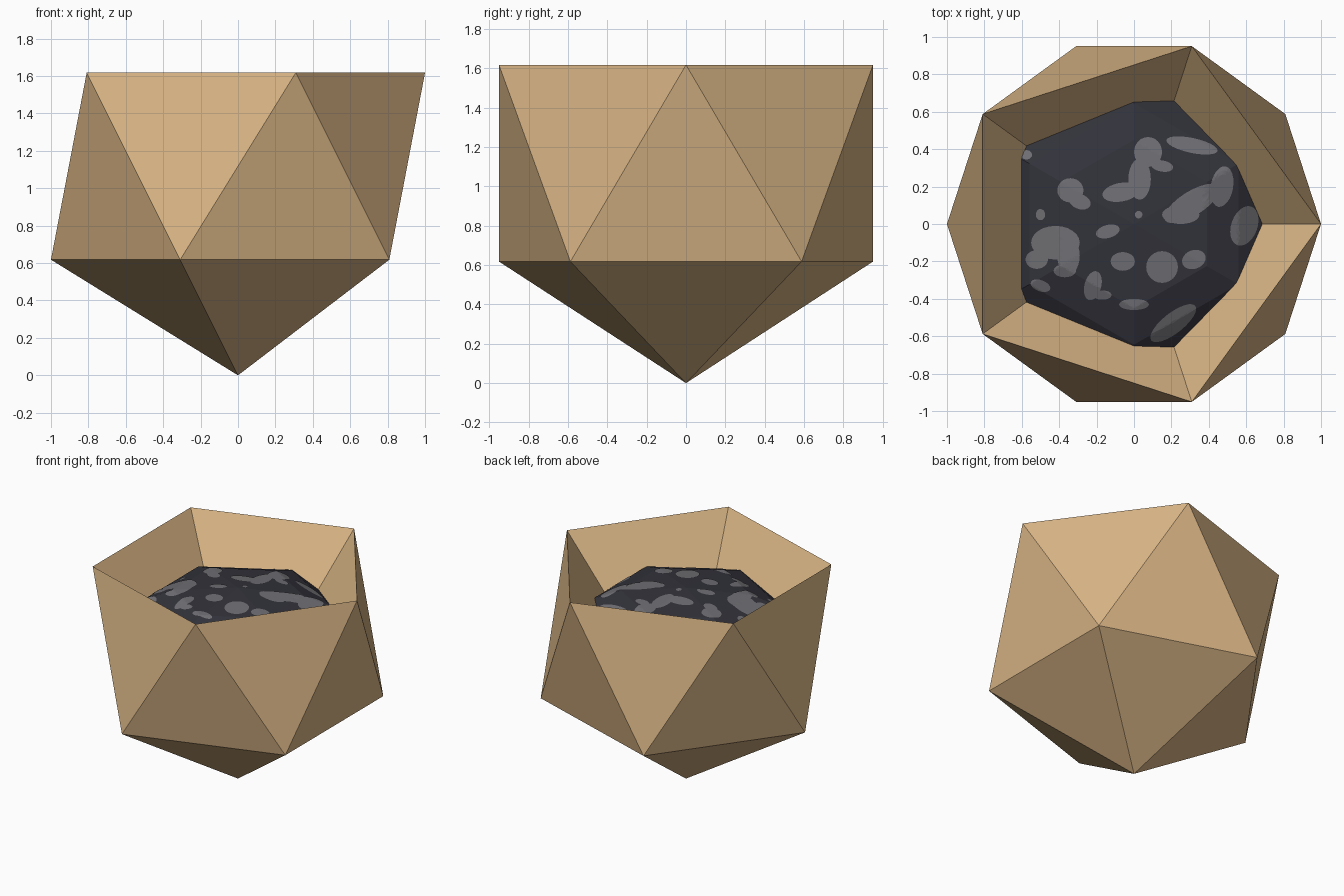
import bpy, bmesh, math
from math import sin, cos, pi, radians

if "Cube" in bpy.data.objects:
    bpy.data.objects.remove(bpy.data.objects["Cube"])


def material(name, color):
    m = bpy.data.materials.new(name)
    m.diffuse_color = (*color, 1)
    m.use_nodes = True
    m.node_tree.nodes["Principled BSDF"].inputs["Base Color"].default_value = m.diffuse_color
    return m


TAN = material("tan clay", (0.69, 0.46, 0.235))
DARK = material("dark soil", (0.032, 0.032, 0.043))
GREY = material("grey patches", (0.16, 0.157, 0.172))


def finish(bm, name, mat):
    me = bpy.data.meshes.new(name)
    bm.to_mesh(me)
    bm.free()
    me.materials.append(mat)
    ob = bpy.data.objects.new(name, me)
    bpy.context.collection.objects.link(ob)
    return ob


def lathe(name, profile, sides, turn, mat, inward=False):
    """Faceted surface from (radius, z) points, listed from top to bottom."""
    bm = bmesh.new()
    rings = []
    for r, z in profile:
        if r == 0:
            rings.append([bm.verts.new((0, 0, z))] * sides)
        else:
            rings.append([bm.verts.new((r * cos(turn + 2 * pi * i / sides),
                                        r * sin(turn + 2 * pi * i / sides), z))
                          for i in range(sides)])
    for a, b in zip(rings, rings[1:]):
        for i in range(sides):
            j = (i + 1) % sides
            loop = list(dict.fromkeys([a[i], b[i], b[j], a[j]]))
            bm.faces.new(loop[::-1] if inward else loop)
    return finish(bm, name, mat)


# Pot: icosahedron without its top cap
R = math.sqrt(5) / 2
bm = bmesh.new()
bmesh.ops.create_icosphere(bm, subdivisions=1, radius=R)
top = max(bm.verts, key=lambda v: v.co.z)
bmesh.ops.delete(bm, geom=[top], context='VERTS')
bmesh.ops.translate(bm, verts=bm.verts, vec=(0, 0, R))
finish(bm, "pot_shell", TAN)

# Sloping inner wall, from the sharp rim down past the soil
lathe("pot_inner_wall", [(1, 1.618), (0.51, 1.018)], 5, 0, TAN, inward=True)

# Soil: low six-sided dome that runs under the inner wall
DOME = [(0, 1.45), (0.45, 1.41), (0.645, 1.338), (0.84, 1.2)]
lathe("soil", DOME, 6, radians(30), DARK)


def soil_height(x, y):
    # distance to the nearest hexagon side, as an equivalent corner radius
    d = max(x * cos(k * pi / 3) + y * sin(k * pi / 3) for k in range(6))
    d /= cos(pi / 6)
    for (r0, z0), (r1, z1) in zip(DOME, DOME[1:]):
        if d <= r1 or r1 == DOME[-1][0]:
            return z0 + (z1 - z0) * (d - r0) / (r1 - r0)


# Grey patches: thin ovals draped on the soil (x, y, half length, half width, angle)
PATCHES = [
    (.075, .385, .075, .08, 0), (.03, .24, .06, .11, 0), (-.07, .17, .1, .05, 10),
    (.15, .31, .06, .03, -10), (.31, .42, .14, .04, -12),
    (.31, .11, .17, .065, 32), (.25, .05, .1, .05, 0), (.47, .2, .06, .11, -10),
    (.59, -.01, .07, .11, -20), (-.34, .18, .07, .065, 0), (-.29, .12, .06, .04, -20),
    (-.5, .05, .025, .03, 0), (-.42, -.1, .13, .09, 0), (-.35, -.17, .06, .1, 0),
    (-.52, -.19, .06, .05, 0), (-.14, -.04, .065, .035, 15), (-.06, -.2, .065, .05, 0),
    (.15, -.23, .085, .085, 0), (.32, -.19, .065, .05, 20), (-.22, -.33, .045, .08, -15),
    (-.37, -.25, .06, .035, 0), (-.5, -.33, .055, .03, -20), (-.17, -.38, .05, .025, 0),
    (0, -.43, .08, .03, 0), (.21, -.53, .15, .055, 38), (-.575, .37, .03, .025, 0),
    (.025, .05, .02, .02, 0),
]
bm = bmesh.new()
N, STEPS = 24, 5
for px, py, a, b, ang in PATCHES:
    c, s = cos(radians(ang)), sin(radians(ang))

    def point(t, i):
        u, v = a * t * cos(2 * pi * i / N), b * t * sin(2 * pi * i / N)
        x, y = px + u * c - v * s, py + u * s + v * c
        return bm.verts.new((x, y, soil_height(x, y) + 0.004))

    rings = [[point(k / STEPS, i) for i in range(N)] for k in range(1, STEPS + 1)]
    mid = point(0, 0)
    for i in range(N):
        j = (i + 1) % N
        bm.faces.new((mid, rings[0][i], rings[0][j]))
        for p, q in zip(rings, rings[1:]):
            bm.faces.new((p[i], q[i], q[j], p[j]))
finish(bm, "soil_patches", GREY)
